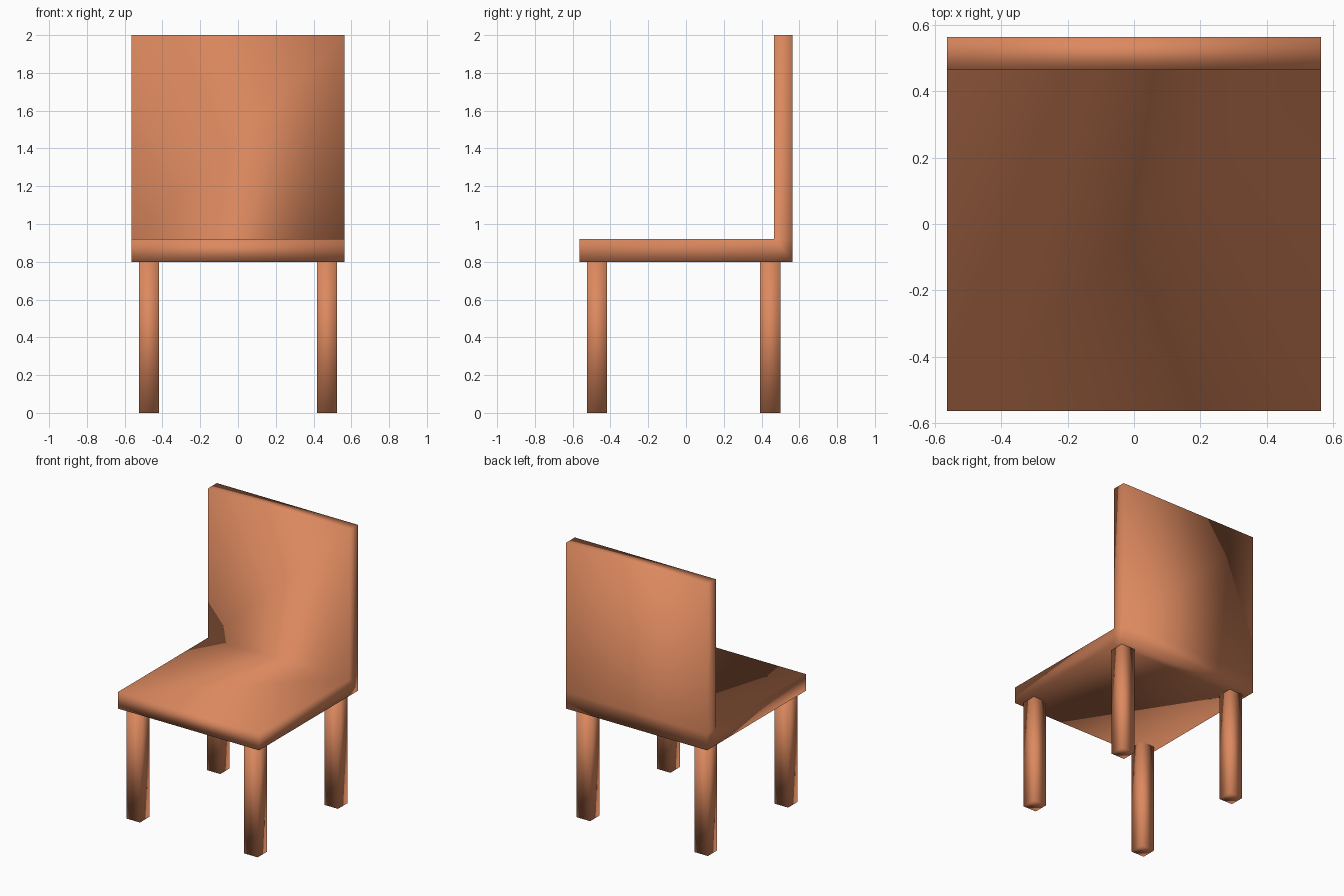
import bpy
import bmesh

cube = bpy.data.objects.get("Cube")
if cube:
    bpy.data.objects.remove(cube, do_unlink=True)

# Single warm terracotta colour
COLOUR = (0.72, 0.25, 0.114, 1)
terracotta = bpy.data.materials.new("terracotta")
terracotta.use_nodes = True
terracotta.diffuse_color = COLOUR
terracotta.node_tree.nodes["Principled BSDF"].inputs["Base Color"].default_value = COLOUR

HALF = 0.565
SEAT_LOW, SEAT_TOP, BACK_TOP = 0.80, 0.92, 2.0
BACK_FRONT = 0.465


def add_object(name, bm):
    bmesh.ops.recalc_face_normals(bm, faces=bm.faces)
    for face in bm.faces:
        face.smooth = True
    mesh = bpy.data.meshes.new(name)
    bm.to_mesh(mesh)
    bm.free()
    mesh.materials.append(terracotta)
    obj = bpy.data.objects.new(name, mesh)
    bpy.context.collection.objects.link(obj)
    return obj


def box(bm, low, high):
    verts = bmesh.ops.create_cube(bm, size=1)["verts"]
    for v in verts:
        for i in range(3):
            v.co[i] = low[i] if v.co[i] < 0 else high[i]


# Seat and backrest: a slab whose rear strip is extruded upwards
bm = bmesh.new()
box(bm, (-HALF, -HALF, SEAT_LOW), (HALF, HALF, SEAT_TOP))
bmesh.ops.bisect_plane(bm, geom=bm.verts[:] + bm.edges[:] + bm.faces[:],
                       plane_co=(0, BACK_FRONT, 0), plane_no=(0, 1, 0))
bm.normal_update()
rear_top = [f for f in bm.faces
            if f.normal.z > 0.9 and f.calc_center_median().y > BACK_FRONT]
raised = bmesh.ops.extrude_face_region(bm, geom=rear_top)["geom"]
bmesh.ops.delete(bm, geom=rear_top, context="FACES_ONLY")
for v in raised:
    if isinstance(v, bmesh.types.BMVert):
        v.co.z = BACK_TOP
add_object("seat_and_backrest", bm)

# Four square legs
for end, y0, y1 in (("front", -0.525, -0.417), ("back", 0.393, 0.50)):
    for side, x0, x1 in (("right", -0.525, -0.417), ("left", 0.417, 0.525)):
        bm = bmesh.new()
        box(bm, (x0, y0, 0), (x1, y1, SEAT_LOW))
        add_object(f"{end}_{side}_leg", bm)
